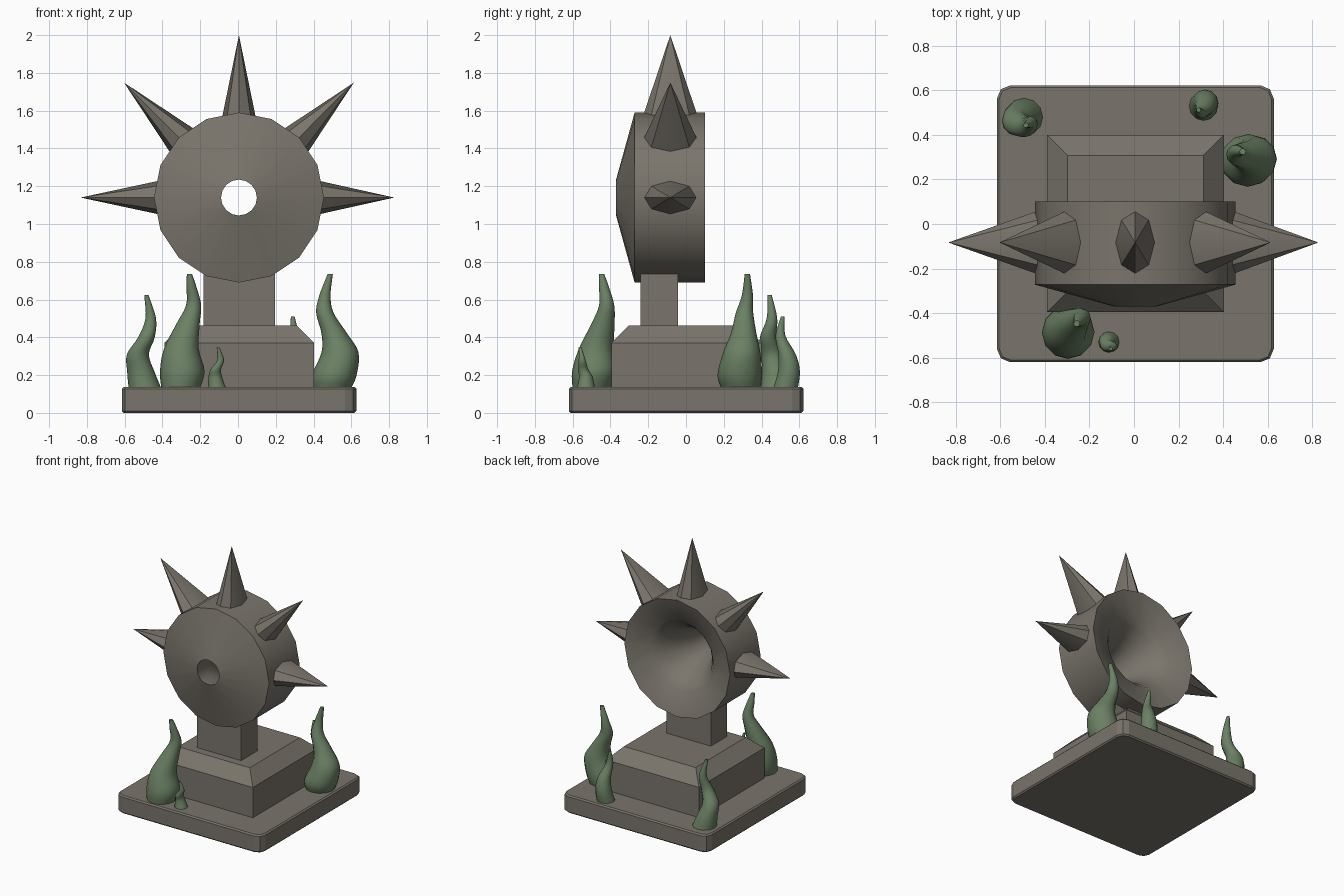
import bpy, bmesh, math
from mathutils import Vector, Matrix

if "Cube" in bpy.data.objects:
    bpy.data.objects.remove(bpy.data.objects["Cube"])


def material(name, rgb):
    m = bpy.data.materials.new(name)
    m.diffuse_color = (*rgb, 1)
    m.use_nodes = True
    m.node_tree.nodes["Principled BSDF"].inputs["Base Color"].default_value = m.diffuse_color
    return m


STONE = material("grey stone", (0.195, 0.178, 0.150))
GREEN = material("weed green", (0.147, 0.220, 0.128))
CX, CZ = 0.005, 1.14          # wheel centre


def finish(name, bm, mat, smooth=None):
    bmesh.ops.recalc_face_normals(bm, faces=bm.faces)
    me = bpy.data.meshes.new(name)
    bm.to_mesh(me)
    bm.free()
    me.materials.append(mat)
    ob = bpy.data.objects.new(name, me)
    bpy.context.collection.objects.link(ob)
    if smooth:
        bpy.ops.object.select_all(action='DESELECT')
        ob.select_set(True)
        bpy.context.view_layer.objects.active = ob
        bpy.ops.object.shade_smooth_by_angle(angle=math.radians(smooth))
    return ob


def loft(bm, rings, cap=True, closed=False):
    """Skin a list of point rings."""
    rows = [[bm.verts.new(p) for p in r] for r in rings]
    n = len(rows[0])
    pairs = list(zip(rows, rows[1:])) + ([(rows[-1], rows[0])] if closed else [])
    for a, b in pairs:
        for i in range(n):
            bm.faces.new((a[i], a[(i + 1) % n], b[(i + 1) % n], b[i]))
    if cap:
        bm.faces.new(rows[0][::-1])
        bm.faces.new(rows[-1])


def rect(x0, x1, y0, y1, z):
    return [(x0, y0, z), (x1, y0, z), (x1, y1, z), (x0, y1, z)]


# base plate: rounded corners, small bevel at top and bottom rims
bm = bmesh.new()
loft(bm, [rect(-0.615, 0.627, -0.62, 0.622, z) for z in (0, 0.137)])
upright = [e for e in bm.edges if abs(e.verts[0].co.z - e.verts[1].co.z) > 0.1]
bmesh.ops.bevel(bm, geom=upright, offset=0.06, segments=2, profile=0.5, affect='EDGES')
rims = [e for e in bm.edges if abs(e.verts[0].co.z - e.verts[1].co.z) < 0.01]
bmesh.ops.bevel(bm, geom=rims, offset=0.01, segments=1, profile=0.5, affect='EDGES')
finish("base_plate", bm, STONE)

# pedestal with sloped shoulders
bm = bmesh.new()
loft(bm, [rect(-0.39, 0.403, -0.395, 0.40, 0.12),
          rect(-0.39, 0.403, -0.395, 0.40, 0.37),
          rect(-0.298, 0.312, -0.303, 0.308, 0.462)])
finish("pedestal", bm, STONE)

# neck under the wheel
bm = bmesh.new()
loft(bm, [rect(-0.182, 0.195, -0.24, -0.042, z) for z in (0.44, 0.737)])
finish("neck", bm, STONE)

# wheel: lathed (radius, y) profile, coned front, flared funnel at the back
profile = [(0.095, -0.37), (0.45, -0.272), (0.45, 0.10), (0.27, 0.04),
           (0.225, -0.01), (0.175, -0.085), (0.135, -0.17), (0.105, -0.27)]
bm = bmesh.new()
loft(bm, [[(CX + r * math.cos(i * math.tau / 16), y, CZ + r * math.sin(i * math.tau / 16))
           for i in range(16)] for r, y in profile], cap=False, closed=True)
finish("wheel", bm, STONE, 30)

# five flattened spikes around the upper half
for k, tip in enumerate((0.822, 0.86, 0.86, 0.86, 0.838)):
    bm = bmesh.new()
    ring = [bm.verts.new((0.40, 0.155 * math.cos(i * math.tau / 8), 0.094 * math.sin(i * math.tau / 8)))
            for i in range(8)]
    top = bm.verts.new((tip, 0, 0))
    for i in range(8):
        bm.faces.new((ring[i], ring[(i + 1) % 8], top))
    bm.faces.new(ring[::-1])
    bm.transform(Matrix.Translation((CX, -0.083, CZ)) @ Matrix.Rotation(-k * math.pi / 4, 4, 'Y'))
    finish(f"spike_{k + 1}", bm, STONE, 30)


def weed(name, pts, sides=12, steps=4):
    """Tapering wavy strand through (x, y, z, radius) points."""
    p = [Vector(q) for q in pts]
    p = [2 * p[0] - p[1]] + p + [2 * p[-1] - p[-2]]
    path = []
    for a, b, c, d in zip(p, p[1:], p[2:], p[3:]):
        for s in range(steps):
            t = s / steps
            path.append(0.5 * (2 * b + (c - a) * t + (2 * a - 5 * b + 4 * c - d) * t ** 2
                               + (3 * b - a - 3 * c + d) * t ** 3))
    path.append(p[-2])
    bm = bmesh.new()
    loft(bm, [[(q[0] + q[3] * math.cos(i * math.tau / sides),
                q[1] + q[3] * math.sin(i * math.tau / sides), q[2])
               for i in range(sides)] for q in path])
    finish(name, bm, GREEN, 50)


# seaweed strands
weed("weed_front_left", [
    (-0.305, -0.50, 0.12, 0.10), (-0.295, -0.485, 0.22, 0.118), (-0.30, -0.475, 0.34, 0.092),
    (-0.265, -0.44, 0.47, 0.062), (-0.235, -0.42, 0.57, 0.040),
    (-0.247, -0.435, 0.67, 0.026), (-0.257, -0.447, 0.735, 0.014)])
weed("weed_right", [
    (0.495, 0.29, 0.12, 0.10), (0.51, 0.285, 0.20, 0.118), (0.54, 0.295, 0.32, 0.098),
    (0.51, 0.305, 0.42, 0.068), (0.46, 0.31, 0.53, 0.046),
    (0.46, 0.325, 0.62, 0.030), (0.488, 0.325, 0.735, 0.014)])
weed("weed_back_left", [
    (-0.49, 0.48, 0.12, 0.088), (-0.515, 0.475, 0.22, 0.072), (-0.53, 0.455, 0.31, 0.058),
    (-0.485, 0.435, 0.40, 0.044), (-0.462, 0.455, 0.50, 0.028), (-0.485, 0.443, 0.625, 0.011)])
weed("weed_back_right", [
    (0.31, 0.525, 0.12, 0.066), (0.32, 0.545, 0.22, 0.058), (0.32, 0.535, 0.31, 0.046),
    (0.30, 0.50, 0.41, 0.026), (0.29, 0.512, 0.51, 0.010)])
weed("weed_front_small", [
    (-0.11, -0.53, 0.12, 0.050), (-0.12, -0.53, 0.19, 0.036), (-0.118, -0.545, 0.23, 0.028),
    (-0.092, -0.55, 0.28, 0.018), (-0.105, -0.56, 0.345, 0.008)])
